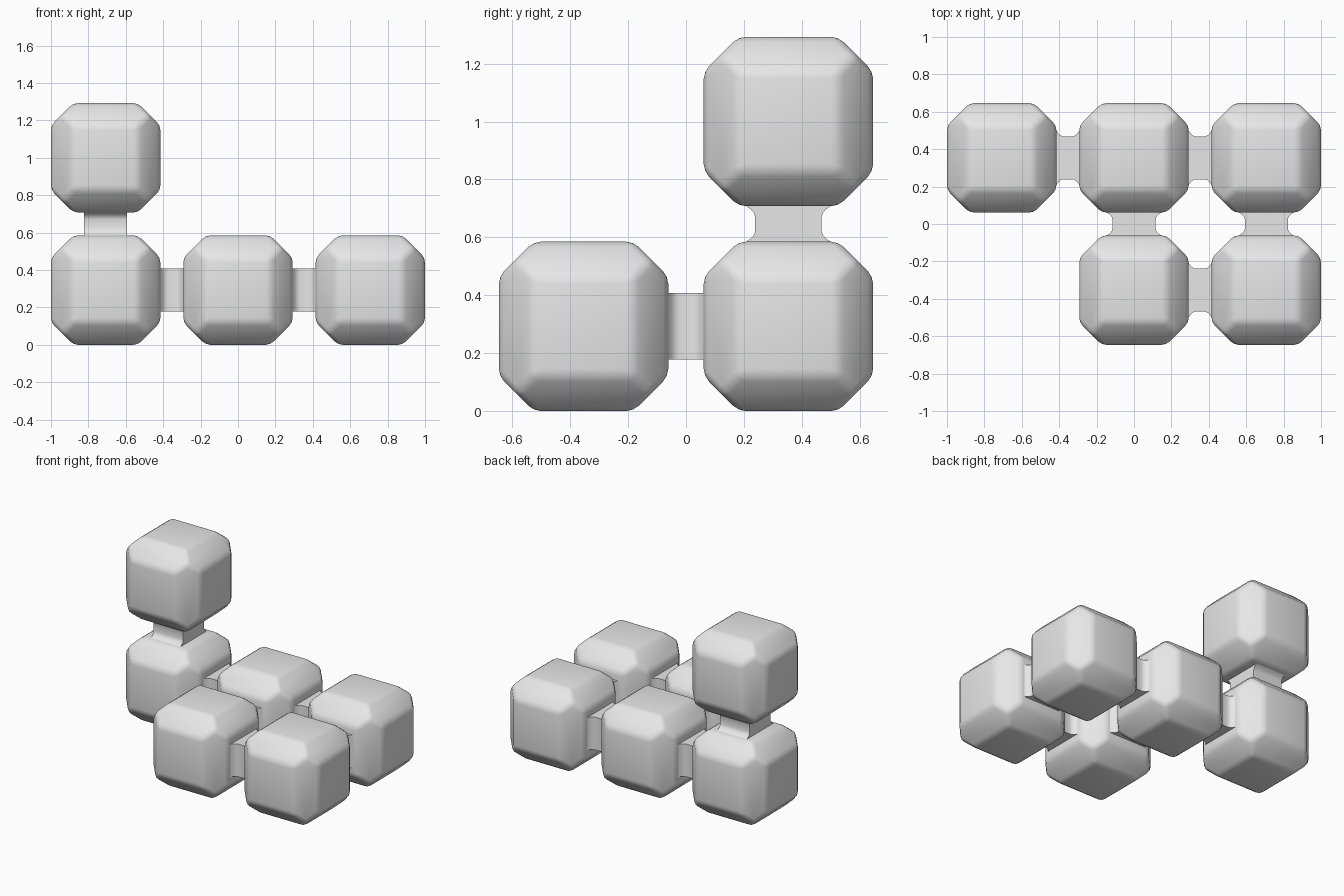
import bpy
import bmesh
from itertools import product
from mathutils import Vector

old = bpy.data.objects.get("Cube")
if old:
    bpy.data.objects.remove(old, do_unlink=True)

HALF = 0.2925      # half a block
CUT = 0.12         # edge chamfer
STEP = 0.7075      # distance between block centres
GAP = STEP / 2 - HALF

grey = bpy.data.materials.new("light grey")
grey.use_nodes = True
grey.diffuse_color = (0.8, 0.8, 0.8, 1)
grey.node_tree.nodes["Principled BSDF"].inputs["Base Color"].default_value = (0.8, 0.8, 0.8, 1)


def finish(name, bm, centre):
    bmesh.ops.recalc_face_normals(bm, faces=bm.faces[:])
    mesh = bpy.data.meshes.new(name)
    bm.to_mesh(mesh)
    bm.free()
    mesh.materials.append(grey)
    obj = bpy.data.objects.new(name, mesh)
    obj.location = centre
    bpy.context.collection.objects.link(obj)
    bpy.ops.object.select_all(action='DESELECT')
    obj.select_set(True)
    bpy.context.view_layer.objects.active = obj
    bpy.ops.object.shade_smooth_by_angle(angle=0.65)


def block(name, centre):
    """Cube with mitred chamfers and softened edges."""
    bm = bmesh.new()
    flat, corner = HALF - CUT, HALF - CUT / 2
    for s in product((-1, 1), repeat=3):
        bm.verts.new([corner * v for v in s])
        for axis in range(3):
            bm.verts.new([v * (HALF if i == axis else flat) for i, v in enumerate(s)])
    bmesh.ops.convex_hull(bm, input=bm.verts[:])
    bmesh.ops.dissolve_limit(bm, angle_limit=0.02, verts=bm.verts[:], edges=bm.edges[:])
    bmesh.ops.bevel(bm, geom=bm.edges[:], offset=0.025, offset_type='OFFSET',
                    segments=2, profile=0.5, affect='EDGES', clamp_overlap=True)
    finish(name, bm, centre)


def connector(name, centre, axis, flare_axis):
    """Square bar whose sides curve outwards where it meets the blocks."""
    bm = bmesh.new()
    other = 3 - axis - flare_axis
    half_profile = [(GAP + 0.02, 0.03), (GAP, 0.03), (0.05, 0.014), (0.038, 0.004), (0.025, 0)]
    profile = [(-t, f) for t, f in half_profile] + half_profile[::-1]
    rings = []
    for t, flare in profile:
        ring = []
        for a, b in ((-1, -1), (1, -1), (1, 1), (-1, 1)):
            p = Vector()
            p[axis] = t
            p[flare_axis] = a * (0.115 + flare)
            p[other] = b * 0.115
            ring.append(bm.verts.new(p))
        rings.append(ring)
    for r, q in zip(rings, rings[1:]):
        for i in range(4):
            j = (i + 1) % 4
            bm.faces.new((r[i], r[j], q[j], q[i]))
    bm.faces.new(rings[0])
    bm.faces.new(rings[-1])
    finish(name, bm, centre)


# Blocks
Y = STEP / 2
TOP = HALF + STEP
block("back_right_block", (-STEP, Y, HALF))
block("raised_block", (-STEP, Y, TOP))
block("back_middle_block", (0, Y, HALF))
block("back_left_block", (STEP, Y, HALF))
block("front_middle_block", (0, -Y, HALF))
block("front_left_block", (STEP, -Y, HALF))

# Connectors
connector("back_right_connector", (-STEP / 2, Y, HALF), 0, 1)
connector("back_left_connector", (STEP / 2, Y, HALF), 0, 1)
connector("front_connector", (STEP / 2, -Y, HALF), 0, 1)
connector("middle_connector", (0, 0, HALF), 1, 0)
connector("left_connector", (STEP, 0, HALF), 1, 0)
connector("upright_connector", (-STEP, Y, HALF + STEP / 2), 2, 1)
